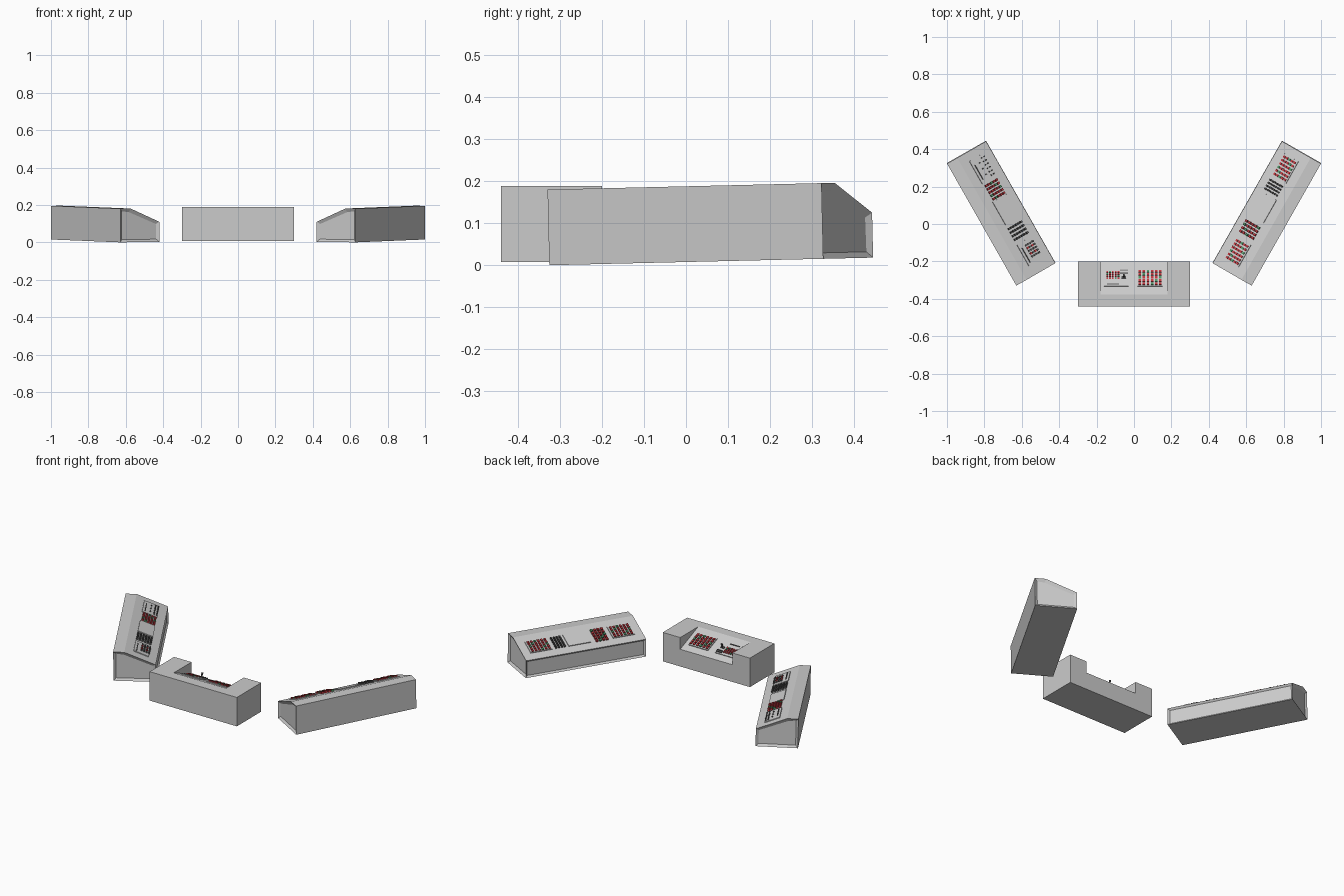
import bpy, bmesh, math
from mathutils import Matrix, Vector

if "Cube" in bpy.data.objects:
    bpy.data.objects.remove(bpy.data.objects["Cube"])

W, H, FRONT_H, SHELF = 0.12, 0.18, 0.107, -0.057   # half depth, heights, slope start
ANGLE = math.atan2(H - FRONT_H, W - SHELF)
SLOPE = (Matrix.Translation((0, (W + SHELF) / 2, (H + FRONT_H) / 2))
         @ Matrix.Rotation(-ANGLE, 4, 'X'))
T = 0.005                                          # panel thickness


def material(name, rgb):
    m = bpy.data.materials.new(name)
    m.diffuse_color = (*rgb, 1)
    m.use_nodes = True
    m.node_tree.nodes["Principled BSDF"].inputs["Base Color"].default_value = m.diffuse_color
    return m


MATS = {'red': material('red', (0.55, 0.04, 0.05)),
        'green': material('green', (0.08, 0.3, 0.13)),
        'dark': material('dark', (0.1, 0.1, 0.1)),
        'grey': None}


def finish(name, bm, matrix, mat=None):
    bmesh.ops.recalc_face_normals(bm, faces=bm.faces)
    me = bpy.data.meshes.new(name)
    bm.to_mesh(me)
    bm.free()
    ob = bpy.data.objects.new(name, me)
    bpy.context.collection.objects.link(ob)
    ob.matrix_world = matrix
    if mat:
        me.materials.append(mat)
    return ob


def box(bm, x0, x1, y0, y1, z0, z1, matrix=Matrix()):
    c = Matrix.Translation(((x0 + x1) / 2, (y0 + y1) / 2, (z0 + z1) / 2))
    s = Matrix.Diagonal((x1 - x0, y1 - y0, z1 - z0, 1))
    bmesh.ops.create_cube(bm, size=1, matrix=matrix @ c @ s)


def desk_body(name, half, matrix, recessed):
    """Sloped desk cross-section extruded along x, optionally with recessed sides."""
    bm = bmesh.new()
    prof = [(-W, 0), (W, 0), (W, FRONT_H), (SHELF, H), (-W, H)]
    face = bm.faces.new([bm.verts.new((-half, y, z)) for y, z in prof])
    ext = bmesh.ops.extrude_face_region(bm, geom=[face])
    bmesh.ops.translate(bm, vec=(2 * half, 0, 0),
                        verts=[v for v in ext['geom'] if isinstance(v, bmesh.types.BMVert)])
    bmesh.ops.recalc_face_normals(bm, faces=bm.faces)
    if recessed:
        bm.normal_update()
        ends = [f for f in bm.faces if abs(f.normal.x) > 0.9]
        front = [f for f in bm.faces if f.normal.y > 0.99]
        bmesh.ops.inset_individual(bm, faces=ends, thickness=0.02, depth=-0.01)
        bmesh.ops.inset_individual(bm, faces=front, thickness=0.015, depth=-0.01)
    return finish(name, bm, matrix)


class Controls:
    """Collects the control pieces of one desk, grouped by colour, on the slope."""

    def __init__(self):
        self.parts = {k: bmesh.new() for k in MATS}

    def panel(self, x, length, v0=-0.046, v1=0.046):
        box(self.parts['grey'], x - length / 2, x + length / 2, v0, v1, -0.002, T, SLOPE)

    def bar(self, x, v, length, width=0.005, h=0.004):
        box(self.parts['dark'], x - length / 2, x + length / 2,
            v - width / 2, v + width / 2, 0, T + h, SLOPE)

    def grid(self, x, v, cols, rows, px, pv, size, colour=None, h=0.006):
        for c in range(cols):
            for r in range(rows):
                key = colour or ('green' if (c * 2 + r * 3) % 5 == 1 else 'red')
                cx, cv = x + (c - (cols - 1) / 2) * px, v + (r - (rows - 1) / 2) * pv
                box(self.parts[key], cx - size / 2, cx + size / 2,
                    cv - size / 2, cv + size / 2, 0, T + h, SLOPE)

    def finish(self, prefix, matrix):
        for key, bm in self.parts.items():
            label = 'panels' if key == 'grey' else key + '_buttons'
            finish(prefix + '_' + label, bm, matrix, MATS[key])


def side_matrix(sign):
    tilt = Matrix.Rotation(0.0235, 4, 'X')
    turn = Matrix.Rotation(sign * math.radians(60.4), 4, 'Z')
    return Matrix.Translation((sign * 0.71, 0.06, 0.009)) @ tilt @ turn


# Right desk
mr = side_matrix(1)
desk_body('right_desk', 0.375, mr, True)
c = Controls()
for x in (0.257, -0.257):
    c.panel(x, 0.135)
    c.grid(x, 0.002, 6, 5, 0.021, 0.017, 0.012)
c.panel(0.018, 0.139)
c.grid(0.138, 0.004, 4, 6, 0.018, 0.015, 0.009, 'dark')
c.grid(-0.12, 0.004, 4, 5, 0.021, 0.02, 0.013)
c.finish('right', mr)

# Left desk
ml = side_matrix(-1)
desk_body('left_desk', 0.375, ml, True)
c = Controls()
c.panel(-0.257, 0.14)
c.grid(-0.257, 0.032, 6, 2, 0.021, 0.016, 0.007, 'dark')
c.grid(-0.257, 0.0, 3, 1, 0.035, 0.02, 0.007, 'dark')
c.bar(-0.25, -0.03, 0.09)
c.grid(-0.128, 0.002, 5, 5, 0.02, 0.017, 0.012)
c.panel(-0.006, 0.139)
for i in range(4):
    c.grid(0.092 + i * 0.022, 0, 1, 6, 0.02, 0.016, 0.011, 'dark')
c.panel(0.252, 0.13)
c.grid(0.247, 0.02, 5, 4, 0.017, 0.015, 0.01, 'dark')
c.grid(0.247, 0.0125, 2, 2, 0.034, 0.03, 0.011, 'red', 0.007)
c.bar(0.26, -0.03, 0.09)
c.finish('left', ml)

# Centre desk: sloped middle between two full-height end blocks
mc = Matrix.Translation((0, -0.32, 0.008))
desk_body('centre_desk', 0.18, mc, False)
for sign, side in ((-1, 'left'), (1, 'right')):
    bm = bmesh.new()
    box(bm, *sorted((sign * 0.18, sign * 0.3)), -W, W, 0, H)
    finish('centre_end_block_' + side, bm, mc)
c = Controls()
c.panel(-0.095, 0.13, -0.05, 0.05)
c.panel(0.086, 0.135, -0.05, 0.05)
c.grid(0.086, 0.0, 6, 5, 0.022, 0.018, 0.013)
c.grid(-0.113, 0.013, 5, 4, 0.015, 0.012, 0.009)
c.bar(-0.113, -0.038, 0.065)
c.grid(-0.053, 0.034, 4, 2, 0.011, 0.012, 0.006, 'dark')
c.finish('centre', mc)

# Joystick on the centre desk
bm = bmesh.new()
box(bm, -0.066, -0.042, -0.004, 0.008, 0, T + 0.006, SLOPE)
bmesh.ops.create_cone(bm, cap_ends=True, segments=8, radius1=0.004, radius2=0.006, depth=0.03,
                      matrix=SLOPE @ Matrix.Translation((-0.054, 0.002, 0.022)))
finish('joystick', bm, mc, MATS['dark'])
